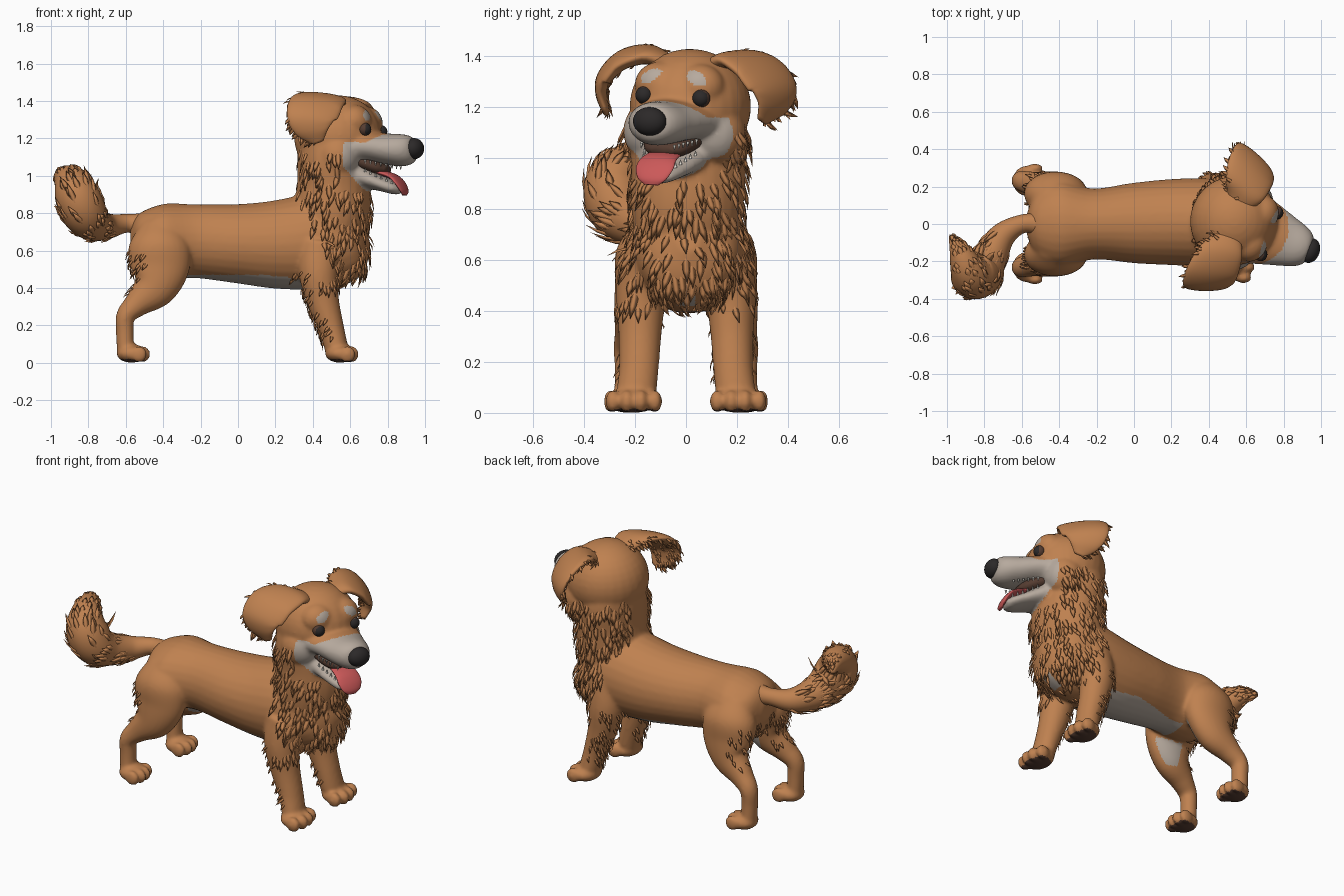
import bpy, bmesh, math, random
from mathutils import Vector, Matrix

if "Cube" in bpy.data.objects:
    bpy.data.objects.remove(bpy.data.objects["Cube"])

random.seed(4)
V = Vector
X, Y, Z = V((1, 0, 0)), V((0, 1, 0)), V((0, 0, 1))


def mat(name, c):
    m = bpy.data.materials.new(name)
    m.diffuse_color = (*c, 1)
    m.use_nodes = True
    m.node_tree.nodes["Principled BSDF"].inputs["Base Color"].default_value = m.diffuse_color
    return m


TAN = mat("tan_fur", (0.52, 0.22, 0.08))
CREAM = mat("cream_fur", (0.47, 0.40, 0.34))
BLACK = mat("black", (0.025, 0.022, 0.022))
PAD = mat("dark_brown", (0.09, 0.045, 0.03))
PINK = mat("tongue_pink", (0.60, 0.10, 0.10))
TOOTH = mat("tooth_white", (0.75, 0.72, 0.65))

# Head frame: x forward, y towards the dog's left, turned and slightly tilted
HM = (Matrix.Translation((0.535, 0.017, 1.2)) @ Matrix.Rotation(math.radians(-21), 4, 'Z')
      @ Matrix.Rotation(math.radians(-3), 4, 'X'))
HI = HM.inverted()
I = Matrix.Identity(4)


def spline(pts, k=6):
    p = [V(q) for q in pts]
    p = [p[0] * 2 - p[1]] + p + [p[-1] * 2 - p[-2]]
    out = []
    for i in range(1, len(p) - 2):
        a, b, c, d = p[i - 1:i + 3]
        for j in range(k):
            t = j / k
            out.append(0.5 * (2 * b + (c - a) * t + (2 * a - 5 * b + 4 * c - d) * t * t
                              + (3 * b - a - 3 * c + d) * t ** 3))
    return out + [p[-2]]


def tube(bm, pts, ref=Y, M=I, n=28):
    """Loft ellipses along points (x, y, z, radius along ref, other radius)."""
    path = spline(pts)
    c = [V(q[:3]) for q in path]
    rings, verts = [], []
    for i, q in enumerate(path):
        t = (c[min(i + 1, len(c) - 1)] - c[max(i - 1, 0)]).normalized()
        s = (ref - t * ref.dot(t)).normalized()
        u = t.cross(s)
        a, b = max(q[3], .004), max(q[4], .004)
        ring = [bm.verts.new(c[i] + s * a * math.cos(w) + u * b * math.sin(w))
                for w in (2 * math.pi * j / n for j in range(n))]
        rings.append(ring)
        verts += ring
    for r0, r1 in zip(rings, rings[1:]):
        for j in range(n):
            bm.faces.new((r0[j], r0[(j + 1) % n], r1[(j + 1) % n], r1[j]))
    bm.faces.new(rings[0])
    bm.faces.new(rings[-1])
    bmesh.ops.transform(bm, matrix=M, verts=verts)


def ball(bm, c, r, M=I):
    bmesh.ops.create_uvsphere(bm, u_segments=28, v_segments=18, radius=1,
                              matrix=M @ Matrix.Translation(c) @ Matrix.Diagonal((*r, 1)))


def finish(name, bm, *mats):
    bmesh.ops.recalc_face_normals(bm, faces=bm.faces)
    me = bpy.data.meshes.new(name)
    bm.to_mesh(me)
    bm.free()
    for m in mats:
        me.materials.append(m)
    me.shade_smooth()
    ob = bpy.data.objects.new(name, me)
    bpy.context.collection.objects.link(ob)
    return ob


# Torso and neck
bm = bmesh.new()
tube(bm, [(-.575, 0, .66, .05, .06), (-.52, 0, .66, .18, .15), (-.40, 0, .65, .235, .2),
          (-.22, 0, .65, .19, .197), (0, .005, .637, .215, .212), (.2, .01, .632, .23, .236),
          (.38, .01, .645, .235, .255), (.52, .01, .66, .22, .25), (.62, .01, .69, .17, .2),
          (.685, .01, .71, .05, .08)])
tube(bm, [(.46, .005, .62, .2, .18), (.5, .005, .8, .22, .205), (.51, .01, .95, .225, .195),
          (.5, .01, 1.08, .235, .185), (.49, .01, 1.2, .215, .17)])
# Legs and paws
for s in (1, -1):
    tube(bm, [(.44, s * .15, .64, .1, .12), (.43, s * .175, .48, .1, .105), (.455, s * .18, .33, .086, .086),
              (.50, s * .185, .18, .078, .068), (.525, s * .195, .08, .078, .062), (.53, s * .2, .03, .07, .05)])
    tube(bm, [(-.42, s * .12, .74, .07, .1), (-.42, s * .155, .62, .12, .165), (-.42, s * .18, .5, .1, .158),
              (-.45, s * .195, .4, .088, .118), (-.54, s * .215, .315, .066, .072), (-.60, s * .23, .25, .055, .052),
              (-.605, s * .23, .16, .05, .047), (-.60, s * .23, .04, .055, .047)])
    for px, py, w in ((.545, .205, 1), (-.57, .23, .83)):
        ball(bm, (px, s * py, .05), (.08, .1 * w, .05))
        for k in (-1.5, -.5, .5, 1.5):
            ball(bm, (px + (.058 if abs(k) < 1 else .04), s * py + k * .055 * w, .045),
                 (.044, .029 * w, .045))
# Skull, cheeks, brows, upper muzzle, lower jaw
ball(bm, (0, 0, .005), (.235, .24, .225), HM)
for s in (1, -1):
    ball(bm, (.05, s * .13, -.1), (.12, .12, .125), HM)
    ball(bm, (.125, s * .085, .085), (.09, .1, .09), HM)
tube(bm, [(.1, 0, -.055, .2, .1), (.2, 0, -.05, .17, .085), (.3, 0, -.06, .138, .085),
          (.38, 0, -.065, .112, .085), (.425, 0, -.07, .08, .068), (.445, 0, -.07, .035, .03)], M=HM)
tube(bm, [(.07, 0, -.17, .15, .095), (.16, 0, -.205, .13, .065), (.25, 0, -.24, .105, .043),
          (.33, 0, -.268, .078, .033), (.365, 0, -.28, .04, .02)], M=HM)
body = finish("body", bm)
r = body.modifiers.new("fuse", 'REMESH')
r.mode, r.voxel_size = 'VOXEL', 0.0105
sm = body.modifiers.new("soften", 'SMOOTH')
sm.factor, sm.iterations = 0.5, 8
deps = bpy.context.evaluated_depsgraph_get()
fused = bpy.data.meshes.new_from_object(body.evaluated_get(deps))
body.modifiers.clear()
body.data = fused
fused.materials.clear()
for m in (TAN, CREAM, PAD):
    fused.materials.append(m)
fused.shade_smooth()


# Coat markings by place and direction
def marking(c, n):
    f, l, u = HI @ c
    if f > .115 + max(0, -.17 - u) * .6 and -.33 < u < -.03 + max(0, f - .22) * .7:
        return 1
    if f > .1 and ((abs(l) - .095) / .042) ** 2 + ((u - .12 + (abs(l) - .095) * .3) / .026) ** 2 < 1:
        return 1
    if -.3 < c.x < .36 and .3 < c.z < .47 and n.z < -.7 and abs(c.y) < .16:
        return 1
    if -.44 < c.x < -.25 and .33 < c.z < .5 and n.y * c.y < 0 and abs(n.y) > .5:
        return 1
    if c.x > .5 and abs(c.y) < .035 and .42 < c.z < .48:
        return 1
    return 2 if c.z < .02 and n.z < -.75 else 0


for p in fused.polygons:
    p.material_index = marking(p.center, p.normal)

# Ears: folded flaps, front edge turned in towards the face
bm = bmesh.new()
for s, o in ((1, 0), (-1, .035)):
    tube(bm, [(0, s * .09, .165, .07, .035), (0, s * (.17 + o * .5), .197, .115, .035),
              (-.01, s * (.265 + o), .17, .14, .034), (-.01, s * (.335 + o), .1, .135, .03),
              (.0, s * (.34 + o), .03, .1, .024), (.02, s * (.31 + o), -.04, .03, .012)],
         ref=V((.9, -s * .35, -.12)), M=HM)
ears = finish("ears", bm, TAN)

# Tail: curling plume
tail_pts = [(-.5, 0, .74, .06, .06), (-.6, 0, .745, .05, .05), (-.7, -.06, .73, .07, .07),
            (-.77, -.17, .745, .095, .095), (-.82, -.26, .8, .12, .12), (-.86, -.28, .89, .12, .12),
            (-.89, -.24, .96, .095, .095), (-.93, -.15, .99, .06, .06), (-.98, -.06, .98, .012, .012)]
bm = bmesh.new()
tube(bm, tail_pts, ref=V((-.7, .5, -.5)))
tail = finish("tail", bm, TAN)


# Fur tufts: small curved spikes lying along the coat
def tuft(bm, p, n, flow, length, w, lift):
    jit = V((random.uniform(-.25, .25) for _ in range(3)))
    d = flow + jit
    d = (d - n * d.dot(n)).normalized()
    s = n.cross(d)
    rows = []
    for t, k, h in ((0, 1, -.008), (.5, .85, lift * .5)):
        q = p + d * length * t + n * h
        rows.append([bm.verts.new(q + o) for o in (-s * w * k, n * w * .5 * k, s * w * k)])
    tip = bm.verts.new(p + d * length + n * lift)
    a, b = rows
    for i in range(3):
        j = (i + 1) % 3
        bm.faces.new((a[i], a[j], b[j], b[i]))
        bm.faces.new((b[i], b[j], tip))


def coat(p):
    """Chance of a tuft, its flow, length, width and lift at a face of the body."""
    c, n = p.center, p.normal
    f, l, u = HI @ c
    if p.material_index:
        return None
    if c.z > .46 and c.x > .33 + max(0, .92 - c.z) * .42 and u < -.05 and (f < .1 or u < -.28):
        return .045, V((-.15, c.y * 1.2, -1)), .09, .017, .02
    if c.x > .3 and .4 < c.z < .5 and n.x > 0:
        return .03, -Z, .07, .014, .012
    if c.x > .3 and .12 < c.z < .5 and n.x < .2:
        return .04, V((-.5, 0, -1)), .055, .01, .015
    if c.x < -.42 and .36 < c.z < .62 and n.x < -.2:
        return .04, V((-.5, 0, -1)), .055, .01, .015


bm = bmesh.new()
for p in fused.polygons:
    g = coat(p)
    if g and random.random() < g[0]:
        tuft(bm, p.center, p.normal, g[1], g[2] * random.uniform(.7, 1.2), g[3], g[4])
finish("body_fur", bm, TAN)

bm = bmesh.new()
fwd = (HM.to_3x3() @ X).normalized()
for p in ears.data.polygons:
    if p.normal.dot(fwd) < -.1 and random.random() < .22:
        out = V((0, .4 if p.center.y > 0 else -.4, -.8)) - fwd * .6
        tuft(bm, p.center, p.normal, out, random.uniform(.035, .06), .011, .008)
finish("ear_fur", bm, TAN)

bm = bmesh.new()
path = [V(q[:3]) for q in spline(tail_pts)]
for p in tail.data.polygons:
    i = min(range(len(path) - 1), key=lambda j: (path[j] - p.center).length)
    if i > 10 and random.random() < .2:
        flow = (path[i + 1] - path[i]).normalized()
        size = random.uniform(.07, .12) * (.5 if i > 34 else 1)
        if p.center.x + flow.x * size > -.985:
            tuft(bm, p.center, p.normal, flow, size, .018, .002)
finish("tail_fur", bm, TAN)

# Nose
bm = bmesh.new()
ball(bm, (.438, 0, -.055), (.05, .068, .056), HM)
finish("nose", bm, BLACK)

# Eyes: dark front with a brown rim
bm = bmesh.new()
for s in (1, -1):
    ball(bm, (.198, s * .12, .042), (.035, .035, .035), HM)
eyes = finish("eyes", bm, BLACK, PAD)
for p in eyes.data.polygons:
    p.material_index = 0 if (HI @ p.center).x > .213 else 1

# Mouth lining, tongue and teeth
bm = bmesh.new()
tube(bm, [(.1, 0, -.1, .12, .05), (.17, 0, -.13, .118, .052), (.25, 0, -.16, .09, .042),
          (.29, 0, -.17, .045, .02)], M=HM)
finish("mouth_lining", bm, PAD)
bm = bmesh.new()
tube(bm, [(.15, 0, -.15, .06, .02), (.24, 0, -.18, .065, .016), (.32, 0, -.205, .074, .016),
          (.36, 0, -.24, .078, .015), (.383, 0, -.28, .06, .013), (.386, 0, -.305, .03, .008)], M=HM)
finish("tongue", bm, PINK)
bm = bmesh.new()
for s in (1, -1):
    for k in range(6):
        f = .2 + k * .027
        for l, u, h in ((.108 - k * .01, -.175 - k * .012, .022), (.11 - k * .008, -.13 - k * .005, -.022)):
            bmesh.ops.create_cone(bm, segments=8, radius1=.007, radius2=.001, depth=abs(h),
                                  matrix=HM @ Matrix.Translation((f, s * l, u))
                                  @ Matrix.Rotation(0 if h > 0 else math.pi, 4, 'X'))
finish("teeth", bm, TOOTH)
